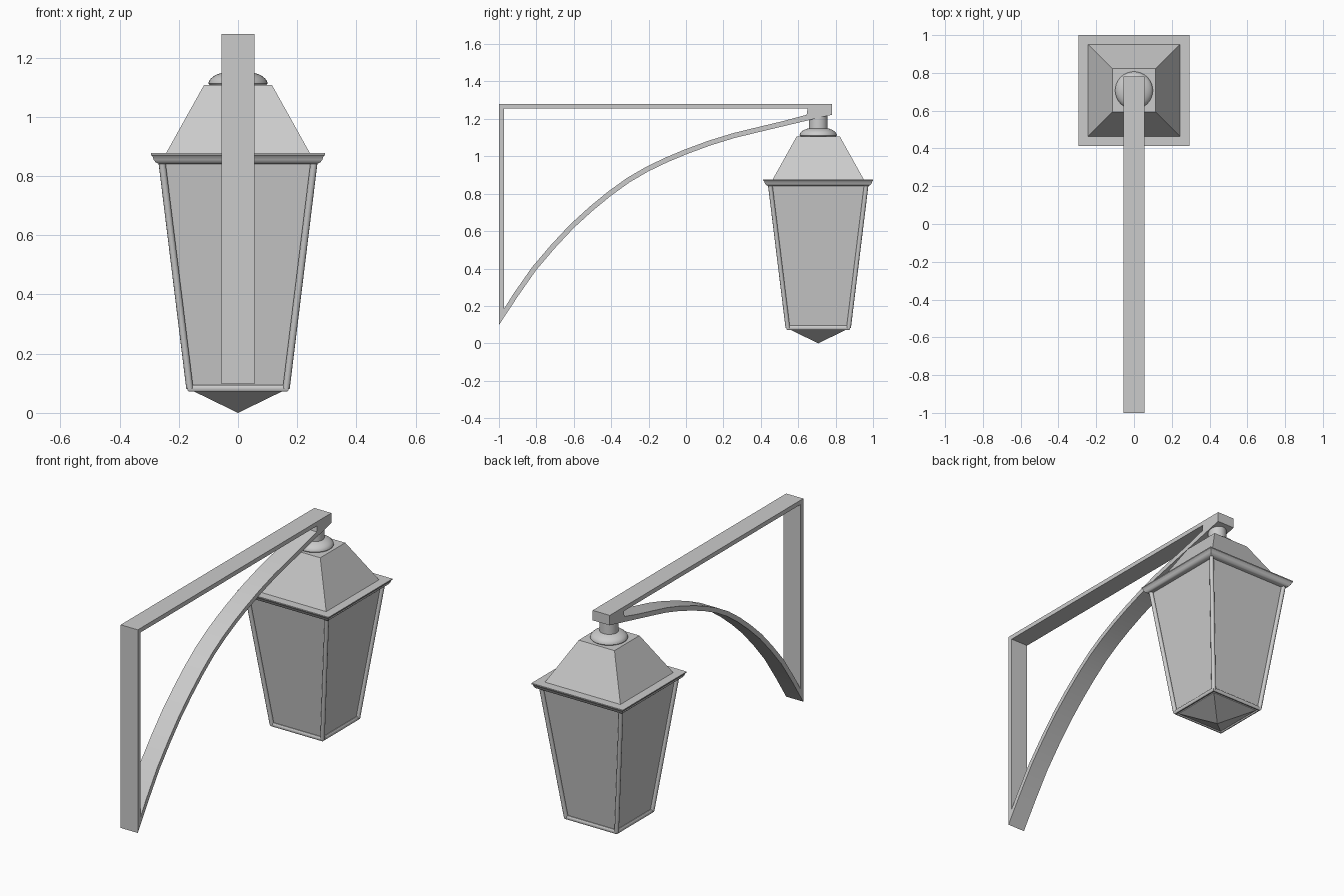
import bpy, bmesh
from math import sin, cos, pi, sqrt, radians

if "Cube" in bpy.data.objects:
    bpy.data.objects.remove(bpy.data.objects["Cube"])

CY = 0.707  # lantern axis position along y


def activate(ob):
    bpy.ops.object.select_all(action='DESELECT')
    ob.select_set(True)
    bpy.context.view_layer.objects.active = ob


def lathe(name, profile, sides=32, angle=35):
    """Revolve (half_width, z) points; four sides gives a square section."""
    k, a0 = (sqrt(2), pi / 4) if sides == 4 else (1, 0)
    bm = bmesh.new()
    rings = []
    for r, z in profile:
        if r == 0:
            rings.append([bm.verts.new((0, CY, z))] * sides)
        else:
            rings.append([bm.verts.new((r * k * cos(a0 + 2 * pi * i / sides),
                                        CY + r * k * sin(a0 + 2 * pi * i / sides), z))
                          for i in range(sides)])
    for a, b in zip(rings, rings[1:]):
        for i in range(sides):
            j = (i + 1) % sides
            bm.faces.new(dict.fromkeys((a[i], a[j], b[j], b[i])))
    for ring in (rings[0], rings[-1]):
        if len(set(ring)) > 1:
            bm.faces.new(ring)
    bmesh.ops.recalc_face_normals(bm, faces=bm.faces)
    me = bpy.data.meshes.new(name)
    bm.to_mesh(me)
    bm.free()
    ob = bpy.data.objects.new(name, me)
    bpy.context.collection.objects.link(ob)
    activate(ob)
    bpy.ops.object.shade_smooth_by_angle(angle=radians(angle))
    return ob


def curve_object(name, dims, paths):
    """Poly curve object from (points, cyclic) paths."""
    cu = bpy.data.curves.new(name, 'CURVE')
    cu.dimensions = dims
    for pts, cyclic in paths:
        s = cu.splines.new('POLY')
        s.points.add(len(pts) - 1)
        for p, co in zip(s.points, pts):
            p.co = (*co, 1)
        s.use_cyclic_u = cyclic
    ob = bpy.data.objects.new(name, cu)
    bpy.context.collection.objects.link(ob)
    return ob


def to_mesh(ob, angle):
    activate(ob)
    bpy.ops.object.convert(target='MESH')
    bpy.ops.object.shade_smooth_by_angle(angle=radians(angle))


# Wall bracket: side outline with a hole, extruded across x
arc = [(-0.9, 0.25), (-0.8, 0.393), (-0.7, 0.51), (-0.6, 0.617), (-0.5, 0.708),
       (-0.4, 0.79), (-0.3, 0.862), (-0.2, 0.92), (-0.1, 0.968), (0, 1.01),
       (0.13, 1.058), (0.26, 1.098), (0.4, 1.132), (0.53, 1.163)]
inner = []
for i, (y, z) in enumerate(arc):
    (ya, za), (yb, zb) = arc[max(i - 1, 0)], arc[min(i + 1, len(arc) - 1)]
    d = sqrt((yb - ya) ** 2 + (zb - za) ** 2)
    inner.append((y - 0.027 * (zb - za) / d, z + 0.027 * (yb - ya) / d))
outer = [(-1, 1.28), (-1, 0.098)] + arc + [(0.74, 1.213), (0.78, 1.222), (0.78, 1.28)]
hole = [(-0.973, 1.255), (-0.973, 0.184)] + inner + [(0.645, 1.222), (0.65, 1.255)]
bracket = curve_object("wall_bracket", '2D',
                       [([(y, z, 0) for y, z in p], True) for p in (outer, hole)])
bracket.data.fill_mode = 'BOTH'
bracket.data.extrude = 0.055
bracket.rotation_euler = (pi / 2, 0, pi / 2)
to_mesh(bracket, 20)

# Lantern body, pointed base, rim and roof
lathe("glass_body", [(0.157, 0.078), (0.252, 0.85)], 4)
lathe("pointed_base", [(0, 0), (0.15, 0.073), (0.15, 0.085)], 4)
lathe("roof_rim", [(0.25, 0.84), (0.268, 0.841), (0.278, 0.846), (0.285, 0.855),
                   (0.289, 0.867), (0.294, 0.871), (0.294, 0.877)], 4)
lathe("roof", [(0.247, 0.87), (0.115, 1.107)], 4)

# Round edge frame around the panes
signs = [(-1, -1), (1, -1), (1, 1), (-1, 1)]
low, high = 0.163, 0.257
paths = [([(low * a, CY + low * b, 0.083), (high * a, CY + high * b, 0.848)], False)
         for a, b in signs]
paths.append(([(low * a, CY + low * b, 0.083) for a, b in signs], True))
frame = curve_object("pane_frame", '3D', paths)
frame.data.bevel_depth = 0.012
frame.data.bevel_resolution = 3
to_mesh(frame, 40)

# Domed cap and hanging stem
dome = [(0.1 * cos(t * pi / 16), 1.112 + 0.044 * sin(t * pi / 16)) for t in range(8)]
lathe("dome_cap", [(0.09, 1.1)] + dome + [(0, 1.156)])
lathe("hanging_stem", [(0.05, 1.14), (0.05, 1.235)])
